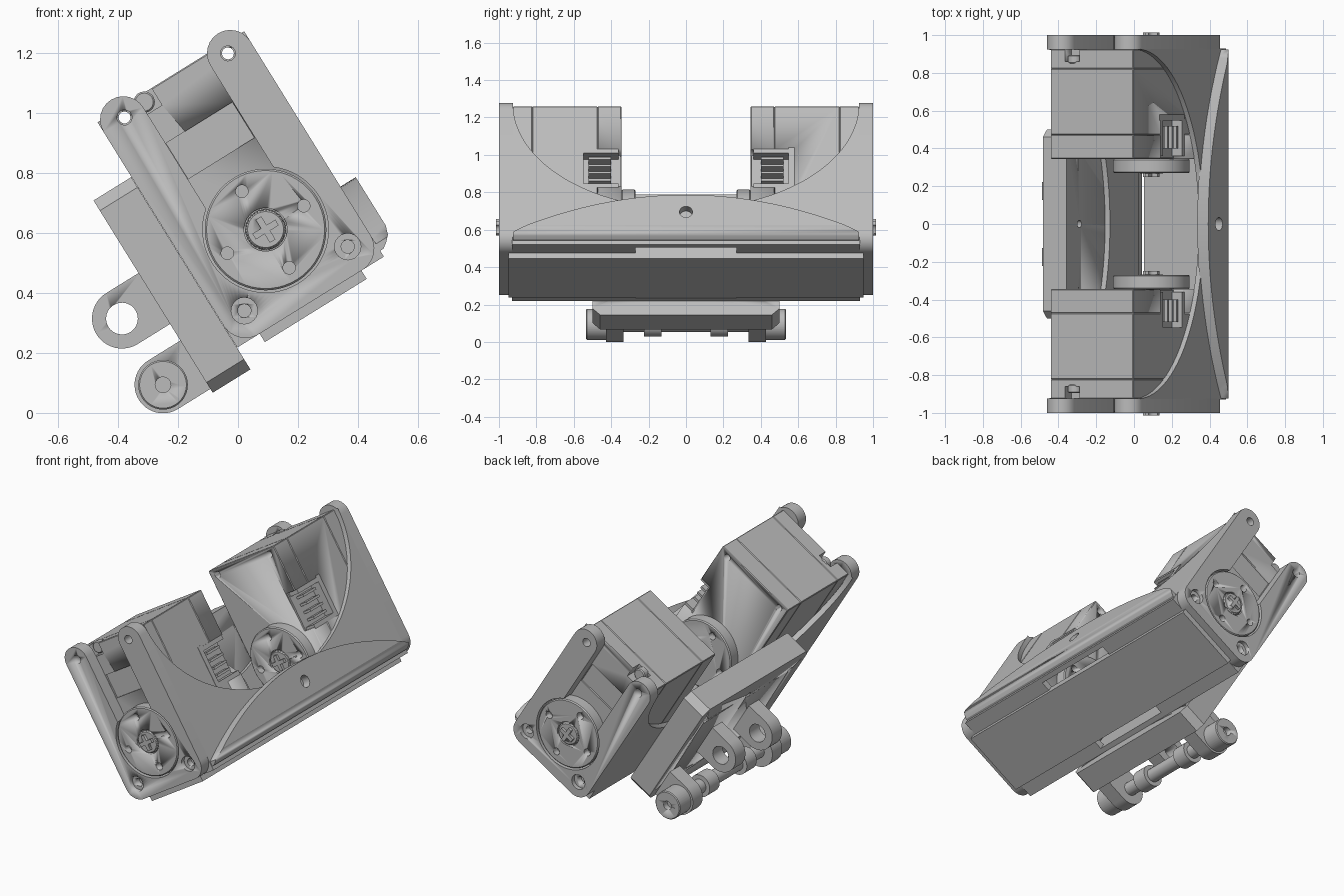
import bpy, bmesh, math
from mathutils import Matrix, Vector

cube = bpy.data.objects.get("Cube")
if cube:
    bpy.data.objects.remove(cube)

grey = bpy.data.materials.new("grey")
grey.use_nodes = True
grey.diffuse_color = (0.5, 0.5, 0.5, 1)
grey.node_tree.nodes["Principled BSDF"].inputs["Base Color"].default_value = (0.5, 0.5, 0.5, 1)

# Everything is built in a tilted frame whose origin is the horn axis
TILT = Matrix.Translation((0.092, 0, 0.612)) @ Matrix.Rotation(math.radians(-31.8), 4, 'Y')


def finish(name, bm, bevel=0):
    bmesh.ops.recalc_face_normals(bm, faces=bm.faces)
    if bevel:
        bmesh.ops.bevel(bm, geom=bm.edges[:], offset=bevel, segments=1, affect='EDGES')
    me = bpy.data.meshes.new(name)
    bm.to_mesh(me)
    bm.free()
    me.materials.append(grey)
    for p in me.polygons:
        p.use_smooth = True
    me.set_sharp_from_angle(angle=math.radians(30))
    ob = bpy.data.objects.new(name, me)
    bpy.context.collection.objects.link(ob)
    ob.matrix_world = TILT
    return ob


def prism(name, pts, lo, hi, axis='y', bevel=0):
    """Extrude an outline: (x, z) points along y, or (y, z) points along x."""
    bm = bmesh.new()
    put = (lambda p, t: (p[0], t, p[1])) if axis == 'y' else (lambda p, t: (t, p[0], p[1]))
    face = bm.faces.new([bm.verts.new(put(p, lo)) for p in pts])
    ext = bmesh.ops.extrude_face_region(bm, geom=[face])
    step = Vector(put((0, 0), hi - lo))
    bmesh.ops.translate(bm, vec=step, verts=[v for v in ext["geom"] if isinstance(v, bmesh.types.BMVert)])
    return finish(name, bm, bevel)


def box(name, x0, x1, y0, y1, z0, z1, bevel=0):
    y0, y1 = sorted((y0, y1))
    return prism(name, [(x0, z0), (x1, z0), (x1, z1), (x0, z1)], y0, y1, 'y', bevel)


def arc(cx, cz, r, a0, a1, n=12):
    angles = [math.radians(a0 + (a1 - a0) * i / n) for i in range(n + 1)]
    return [(cx + r * math.cos(a), cz + r * math.sin(a)) for a in angles]


def disc(name, cx, cz, r, lo, hi, axis='y', n=40, bevel=0):
    return prism(name, arc(cx, cz, r, 0, 360, n)[:-1], lo, hi, axis, bevel)


def cut(ob, cutters):
    for c in cutters:
        mod = ob.modifiers.new("cut", 'BOOLEAN')
        mod.operation = 'DIFFERENCE'
        mod.solver = 'EXACT'
        mod.object = c
    bpy.context.view_layer.update()
    me = bpy.data.meshes.new_from_object(ob.evaluated_get(bpy.context.evaluated_depsgraph_get()))
    ob.modifiers.clear()
    ob.data = me
    for c in cutters:
        bpy.data.objects.remove(c)


def horn(name, s, y0, y1, face):
    """Round horn with four holes and a cross-head screw; face is its visible side."""
    out = 1 if face > (y0 + y1) / 2 else -1
    ob = disc(name, 0, 0, 0.203, s * y0, s * y1, n=56, bevel=0.006)
    lo, hi = s * (face - out * 0.04), s * (face + out * 0.02)
    holes = [disc("cutter", x, z, 0.021, lo, hi, n=16)
             for x, z in ((0.15, 0), (-0.15, 0), (0, 0.15), (0, -0.15))]
    cut(ob, holes + [disc("cutter", 0, 0, 0.072, s * (face - out * 0.02), hi)])
    screw = disc(name + "_screw", 0, 0, 0.068, s * (face - out * 0.03), s * (face + out * 0.003), bevel=0.008)
    near, far = s * (face - out * 0.018), s * (face + out * 0.02)
    cut(screw, [box("cutter", -0.045, 0.045, near, far, -0.011, 0.011),
                box("cutter", -0.011, 0.011, near, far, -0.045, 0.045)])


# Forked end plate outline around the horn
outline = (arc(0.203, -0.2, 0.085, -90, 0) + arc(0.21, 0.562, 0.078, 0, 180)
           + arc(0, 0, 0.21, 51, -231, 48)
           + arc(-0.21, 0.562, 0.078, 0, 180) + arc(-0.203, -0.2, 0.085, 180, 270))

for s, side in ((-1, "front"), (1, "back")):
    # End plate with corner screw holes
    plate = prism(side + "_end_plate", outline, s * 0.925, s * 1.0)
    holes = []
    for x in (-0.203, 0.203):
        holes.append(disc("cutter", x, 0.566, 0.025, s * 0.9, s * 1.1, n=20))
        holes.append(disc("cutter", x, -0.193, 0.044, s * 0.975, s * 1.1, n=24))
        holes.append(disc("cutter", x, -0.193, 0.022, s * 0.94, s * 0.99, n=20))
    cut(plate, holes)

    # Motor body in three case sections
    for part, y0, y1 in (("outer", 0.822, 0.925), ("middle", 0.472, 0.822), ("inner", 0.345, 0.472)):
        case = box(f"{side}_motor_{part}_case", -0.255, 0.26, s * y0, s * y1, -0.25, 0.602, 0.004)
        cutters = [disc("cutter", x, 0.566, 0.02, s * 0.3, s * 1.0, n=16) for x in (-0.203, 0.203)]
        if part == "outer":
            cutters.append(box("cutter", -0.165, -0.075, s * 0.86, s * 0.95, 0.535, 0.65))
            cutters.append(box("cutter", -0.13, 0.13, s * 0.915, s * 0.95, 0.28, 0.42))
        else:
            edge = 0.335 if part == "inner" else 0.44
            end = 0.49 if part == "inner" else 0.58
            cutters.append(box("cutter", 0.19, 0.3, s * edge, s * end, 0.1, 0.33))
        cut(case, cutters)
    disc(side + "_case_screw", -0.12, 0.575, 0.036, s * 0.85, s * 0.895, n=20, bevel=0.006)

    # Cable socket with pins
    box(side + "_socket_floor", 0.17, 0.2, s * 0.35, s * 0.575, 0.1, 0.33)
    box(side + "_socket_wall", 0.19, 0.262, s * 0.548, s * 0.58, 0.09, 0.34)
    for z in (0.1, 0.315):
        box(side + "_socket_rim", 0.19, 0.262, s * 0.36, s * 0.57, z - 0.01, z + 0.015)
    for i in range(4):
        z = 0.145 + 0.045 * i
        box(side + "_socket_pin", 0.19, 0.25, s * 0.4, s * 0.52, z - 0.007, z + 0.007)

    horn(side + "_outer_horn", s, 0.92, 0.995, 0.995)
    horn(side + "_inner_horn", s, 0.27, 0.345, 0.27)

# Long walls with arched cutouts
def arch(depth):
    top = [(0.925 * math.sin(t), 0.6 - depth * math.cos(t))
           for t in (math.radians(90 - 180 * i / 48) for i in range(49))]
    return [(-0.93, -0.285), (0.93, -0.285)] + top

prism("right_wall_arch", arch(0.66), 0.258, 0.288, 'x')
prism("left_wall_arch", arch(0.6), -0.288, -0.258, 'x')

# Floor of the frame, with wider pieces under the motors
box("frame_floor", -0.2, 0.2, -0.95, 0.95, -0.318, -0.25)
for s in (-1, 1):
    box("floor_side", -0.27, 0.27, s * 0.27, s * 0.93, -0.285, -0.245)

# Curved lip on the right wall
lip_top = [(y, -0.01 - 0.225 * (y / 0.925) ** 2) for y in (0.925 - 1.85 * i / 40 for i in range(41))]
lip = prism("curved_lip", [(-0.925, -0.262), (0.925, -0.262)] + lip_top, 0.28, 0.348, 'x')
cut(lip, [disc("cutter", 0, -0.118, 0.035, 0.3, 0.4, 'x', 24),
          prism("cutter", [(0.3, -0.3), (0.4, -0.3), (0.4, -0.2), (0.348, -0.2),
                           (0.338, -0.23), (0.318, -0.25), (0.3, -0.262)], -1, 1)])

# Mounting plate with clipped corners
mount = prism("mount_plate", [(-0.5, -0.33), (-0.46, -0.37), (0.46, -0.37), (0.5, -0.33),
                              (0.5, 0.345), (0.46, 0.385), (-0.46, 0.385), (-0.5, 0.345)],
              -0.437, -0.289, 'x')
cut(mount, [disc("cutter", y, z, 0.02, -0.5, -0.2, 'x', 16)
            for y in (0, -0.4, 0.4) for z in (-0.255, 0.257)])

# Hinge lugs, pin, collars and pin ends
def lug(name, z, r, y, bore):
    ob = prism(name, [(-0.43, z + r)] + arc(-0.564, z, r, 90, 270, 24) + [(-0.43, z - r)], y - 0.047, y + 0.047)
    cut(ob, [disc("cutter", -0.564, z, bore, y - 0.1, y + 0.1, n=32)])

for s, side in ((-1, "front"), (1, "back")):
    lug(side + "_upper_lug", 0, 0.1, s * 0.175, 0.053)
    lug(side + "_lower_lug", -0.26, 0.095, s * 0.38, 0.04)
    disc(side + "_pin_collar", -0.564, -0.26, 0.066, s * 0.13, s * 0.225)
    head = disc(side + "_pin_head", -0.564, -0.26, 0.083, s * 0.42, s * 0.535, bevel=0.005)
    cut(head, [disc("cutter", -0.564, -0.26, 0.026, s * 0.5, s * 0.6, n=20)])
disc("hinge_pin", -0.564, -0.26, 0.041, -0.44, 0.44)
